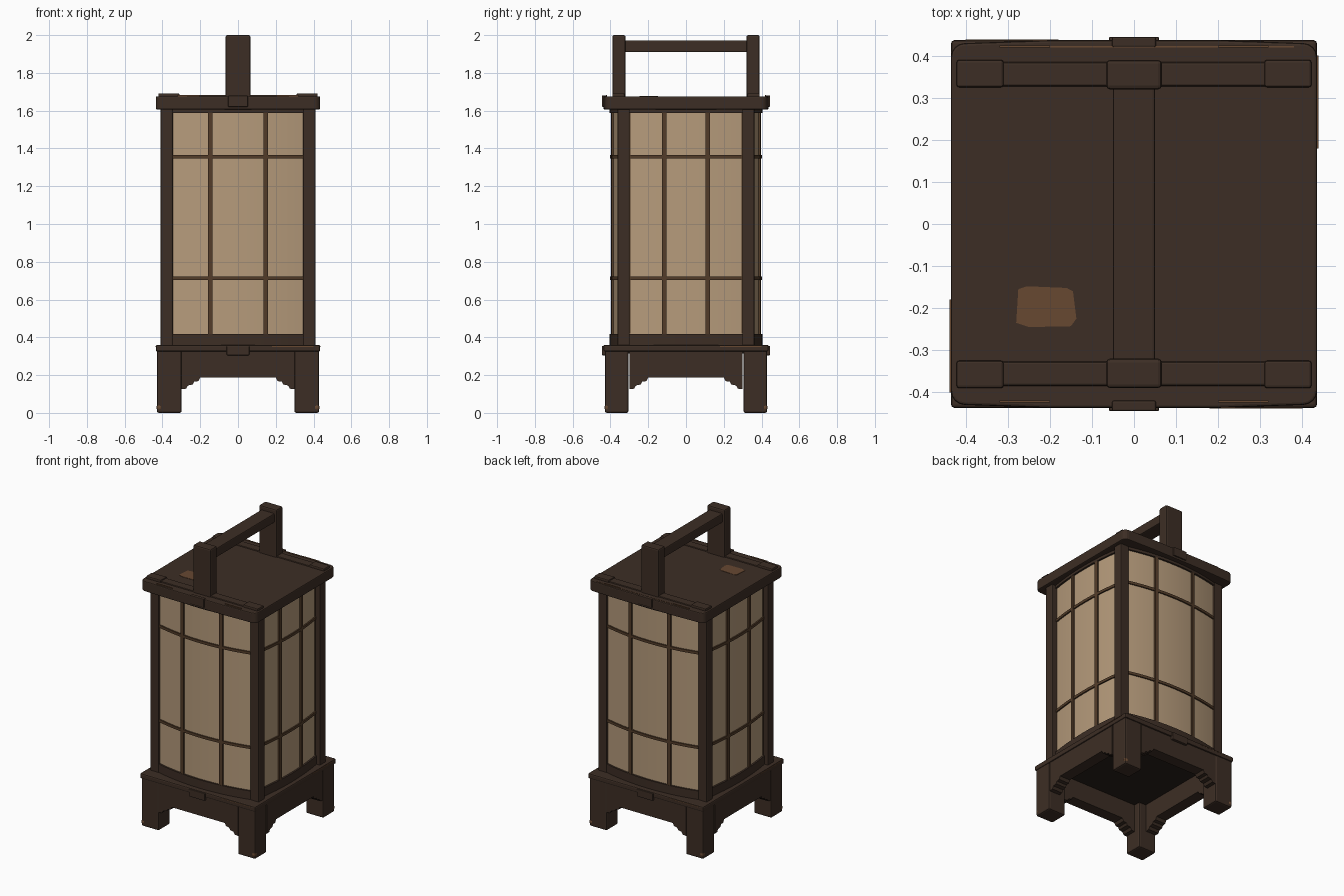
import bpy, bmesh, math
from mathutils import Matrix

if "Cube" in bpy.data.objects:
    bpy.data.objects.remove(bpy.data.objects["Cube"])


def material(name, rgb):
    m = bpy.data.materials.new(name)
    m.diffuse_color = (*rgb, 1)
    m.use_nodes = True
    m.node_tree.nodes["Principled BSDF"].inputs["Base Color"].default_value = m.diffuse_color
    return m


WOOD = material("dark wood", (0.046, 0.027, 0.018))
LATTICE = material("lattice brown", (0.085, 0.045, 0.022))
WORN = material("worn wood", (0.135, 0.065, 0.031))
PAPER = material("warm paper", (0.47, 0.33, 0.20))
SHADE = material("deep shadow wood", (0.022, 0.014, 0.010))


def finish(name, bm, mat, bevel=0.0, turn=0.0, smooth=False):
    bmesh.ops.recalc_face_normals(bm, faces=bm.faces)
    bmesh.ops.rotate(bm, verts=bm.verts, cent=(0, 0, 0), matrix=Matrix.Rotation(turn, 3, 'Z'))
    me = bpy.data.meshes.new(name)
    bm.to_mesh(me)
    bm.free()
    me.materials.append(mat)
    ob = bpy.data.objects.new(name, me)
    bpy.context.collection.objects.link(ob)
    if bevel:
        mod = ob.modifiers.new("soft_edges", 'BEVEL')
        mod.width, mod.segments = bevel, 2
    if smooth:
        bpy.context.view_layer.objects.active = ob
        ob.select_set(True)
        bpy.ops.object.shade_smooth_by_angle(angle=math.radians(30))
        ob.select_set(False)
    return ob


def box(name, x0, x1, y0, y1, z0, z1, mat=WOOD, bevel=0.006, turn=0.0):
    bm = bmesh.new()
    bmesh.ops.create_cube(bm, size=1)
    for v in bm.verts:
        v.co = ((x0 + x1) / 2 + v.co.x * (x1 - x0), (y0 + y1) / 2 + v.co.y * (y1 - y0),
                (z0 + z1) / 2 + v.co.z * (z1 - z0))
    return finish(name, bm, mat, bevel, turn)


def prism(name, outline, place, d0, d1, mat=WOOD, bevel=0.0, turn=0.0, smooth=False):
    """Extrude an outline between two depths; place(a, b, d) gives the position."""
    bm = bmesh.new()
    rings = [[bm.verts.new(place(a, b, d)) for a, b in outline] for d in (d0, d1)]
    bm.faces.new(rings[0])
    bm.faces.new(rings[1])
    n = len(outline)
    for i in range(n):
        j = (i + 1) % n
        bm.faces.new((rings[0][i], rings[0][j], rings[1][j], rings[1][i]))
    return finish(name, bm, mat, bevel, turn, smooth)


def bowed(name, wall, u0, u1, z0, z1, back, out, mat, turn):
    """Bar or sheet that follows the outward bow of a wall."""
    half, edge, bow = wall
    n = max(1, round((u1 - u0) / 0.05))
    us = [u0 + (u1 - u0) * i / n for i in range(n + 1)]
    f = lambda u: edge + bow * (1 - (u / half) ** 2)
    outline = [(u, -(f(u) + out)) for u in us] + [(u, -(f(u) - back)) for u in reversed(us)]
    return prism(name, outline, lambda a, b, d: (a, b, d), z0, z1, mat, 0, turn, True)


FRONT = (0.35, 0.348, 0.045)
SIDE = (0.30, 0.372, 0.024)
sides = [("front", FRONT, 0.147, 0), ("right", SIDE, 0.115, math.pi / 2),
         ("back", FRONT, 0.147, math.pi), ("left", SIDE, 0.115, -math.pi / 2)]

# Base legs, corner posts
for sx in (-1, 1):
    for sy in (-1, 1):
        tag = ("left" if sx < 0 else "right") + ("_front" if sy < 0 else "_back")
        span = lambda s, a, b: (min(s * a, s * b), max(s * a, s * b))
        box("leg_" + tag, *span(sx, 0.298, 0.43), *span(sy, 0.305, 0.43), 0, 0.35, bevel=0.01)
        box("corner_post_" + tag, *span(sx, 0.345, 0.41), *span(sy, 0.298, 0.362), 0.34, 1.63)
        # Reinforced roof corner and worn foot corner
        box("roof_corner_" + tag, *span(sx, 0.31, 0.422), *span(sy, 0.325, 0.39), 1.67, 1.692)
        box("worn_foot_" + tag, *span(sx, 0.40, 0.432), *span(sy, 0.405, 0.432), 0.012, 0.045,
            WORN, 0.012)
        box("worn_roof_edge_" + tag, *span(sx, 0.2, 0.32), *span(sy, 0.419, 0.424),
            1.676, 1.682, WORN, 0)

# Aprons with stepped, curled brackets
half = [(0.30, 0.125), (0.275, 0.128), (0.265, 0.145), (0.24, 0.15), (0.232, 0.165),
        (0.21, 0.168), (0.20, 0.187)]
profile = half + [(-u, z) for u, z in reversed(half)] + [(-0.30, 0.35), (0.30, 0.35)]
for name, wall, mullion, turn in sides:
    prism("apron_" + name, profile, lambda a, b, d: (a, d, b), -0.428, -0.35, WOOD, 0, turn)

# Base top ledge and shadowed floor underneath
box("base_ledge", -0.435, 0.435, -0.437, 0.437, 0.325, 0.36, bevel=0.008)
box("base_underside", -0.36, 0.36, -0.36, 0.36, 0.315, 0.33, SHADE, 0)

# Paper walls, rails and lattice
for name, wall, mullion, turn in sides:
    w = wall[0]
    bowed("paper_" + name, wall, -w, w, 0.38, 1.62, 0.012, 0, PAPER, turn)
    bowed("bottom_rail_" + name, wall, -w, w, 0.35, 0.418, 0.03, 0.012, WOOD, turn)
    bowed("top_rail_" + name, wall, -w, w, 1.588, 1.63, 0.03, 0.012, WOOD, turn)
    for s in (-1, 1):
        bowed(f"lattice_upright_{name}", wall, s * mullion - 0.012, s * mullion + 0.012,
              0.40, 1.60, 0.006, 0.011, LATTICE, turn)
        bowed(f"worn_panel_edge_{name}", wall, min(s * w, s * (w - 0.006)),
              max(s * w, s * (w - 0.006)), 0.42, 1.588, 0.002, 0.004, LATTICE, turn)
    for z in (0.712, 1.357):
        bowed(f"lattice_crossbar_{name}", wall, -w, w, z - 0.009, z + 0.009,
              0.006, 0.009, LATTICE, turn)

# Roof slab with rounded corners and a slight bow front and back
outline = []
for q, (cx, cy) in enumerate([(1, 1), (-1, 1), (-1, -1), (1, -1)]):
    for k in range(5):
        a = (q + k / 4) * math.pi / 2
        outline.append((cx * 0.402 + 0.033 * math.cos(a), cy * 0.397 + 0.033 * math.sin(a)))
    if q in (0, 2):
        outline += [(cx * x, cy * 0.437) for x in (0.2, 0, -0.2)]
prism("roof_slab", outline, lambda a, b, d: (a, b, d), 1.606, 1.676, WOOD, 0.006)

# Handle, battens and clasp tabs
box("handle_bar", -0.05, 0.05, -0.33, 0.33, 1.91, 1.972)
for s, tag in ((-1, "front"), (1, "back")):
    y = sorted((s * 0.32, s * 0.39))
    box("handle_post_" + tag, -0.066, 0.066, *y, 1.66, 2.0, bevel=0.009)
    y = sorted((s * 0.327, s * 0.385))
    box("roof_batten_" + tag, -0.40, 0.40, *y, 1.66, 1.684)
    y = sorted((s * 0.42, s * 0.445))
    box("roof_tab_" + tag, -0.052, 0.052, *y, 1.62, 1.68, bevel=0.004)
    box("base_tab_" + tag, -0.06, 0.06, *y, 0.305, 0.355, bevel=0.004)

# Worn patch on the roof and rubbed edges
patch = [(-0.275, -0.155), (-0.28, -0.235), (-0.25, -0.245), (-0.15, -0.243), (-0.137, -0.225),
         (-0.145, -0.16), (-0.16, -0.152), (-0.255, -0.148)]
prism("worn_roof_patch", patch, lambda a, b, d: (a, b, d), 1.67, 1.678, WORN)
box("rubbed_roof_back", -0.30, 0.38, 0.419, 0.423, 1.67, 1.678, WORN, 0)
for name, wall, mullion, turn in sides:
    box("rubbed_base_edge_" + name, 0.18, 0.40, -0.438, -0.433, 0.350, 0.354, WORN, 0, turn)
